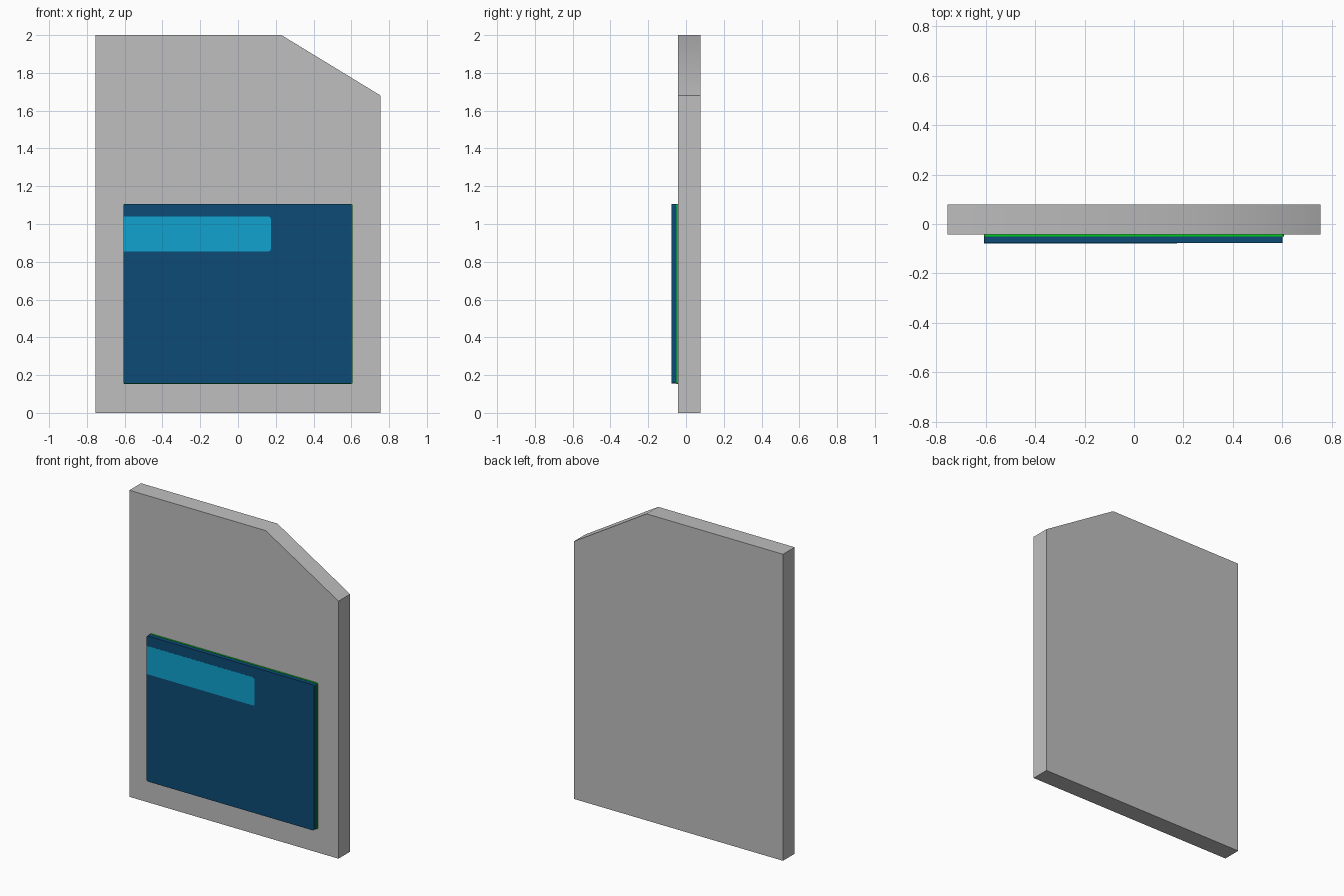
import bpy, bmesh, math

if "Cube" in bpy.data.objects:
    bpy.data.objects.remove(bpy.data.objects["Cube"])


def material(name, rgb):
    m = bpy.data.materials.new(name)
    m.diffuse_color = (*rgb, 1)
    m.use_nodes = True
    m.node_tree.nodes["Principled BSDF"].inputs["Base Color"].default_value = m.diffuse_color
    return m


def slab(name, profile, y_front, y_back, mat, smooth=None):
    """Extrude an (x, z) outline from y_front to y_back."""
    bm = bmesh.new()
    front = bm.faces.new([bm.verts.new((x, y_front, z)) for x, z in profile])
    ext = bmesh.ops.extrude_face_region(bm, geom=[front])
    verts = [v for v in ext["geom"] if isinstance(v, bmesh.types.BMVert)]
    bmesh.ops.translate(bm, verts=verts, vec=(0, y_back - y_front, 0))
    bmesh.ops.recalc_face_normals(bm, faces=bm.faces)
    me = bpy.data.meshes.new(name)
    bm.to_mesh(me)
    bm.free()
    me.materials.append(mat)
    ob = bpy.data.objects.new(name, me)
    bpy.context.collection.objects.link(ob)
    if smooth:
        bpy.ops.object.select_all(action="DESELECT")
        ob.select_set(True)
        bpy.context.view_layer.objects.active = ob
        bpy.ops.object.shade_smooth_by_angle(angle=math.radians(smooth))
    return ob


def rounded(x0, x1, z0, z1, r_left, r_right, n=3):
    """Rectangle outline with rounded corners, one radius per side."""
    pts = []
    for x, z, r, start, sx, sz in ((x1, z0, r_right, -90, -1, 1),
                                   (x1, z1, r_right, 0, -1, -1),
                                   (x0, z1, r_left, 90, 1, -1),
                                   (x0, z0, r_left, 180, 1, 1)):
        if r == 0:
            pts.append((x, z))
            continue
        for i in range(n + 1):
            a = math.radians(start + 90 * i / n)
            pts.append((x + sx * r + r * math.cos(a), z + sz * r + r * math.sin(a)))
    return pts


grey = material("light grey", (0.52, 0.52, 0.52))
navy = material("dark blue", (0.004, 0.07, 0.18))
cyan = material("bright cyan", (0.005, 0.36, 0.62))
green = material("green", (0.0, 0.6, 0.01))

# Card body with one cut corner, softly shaded across the top and the cut
slab("card_body", [(-0.755, 0), (0.755, 0), (0.755, 1.68), (0.23, 2), (-0.755, 2)],
     -0.042, 0.078, grey, smooth=40)

# Thin green backing between body and label
slab("label_backing", rounded(-0.607, 0.607, 0.152, 1.107, 0.01, 0.01), -0.05, -0.042, green)

# Raised label
slab("label", rounded(-0.607, 0.602, 0.155, 1.105, 0.01, 0.01), -0.077, -0.05, navy)

# Stripe on the label, flush with its left edge
slab("label_stripe", rounded(-0.607, 0.174, 0.855, 1.04, 0, 0.012), -0.078, -0.076, cyan)
